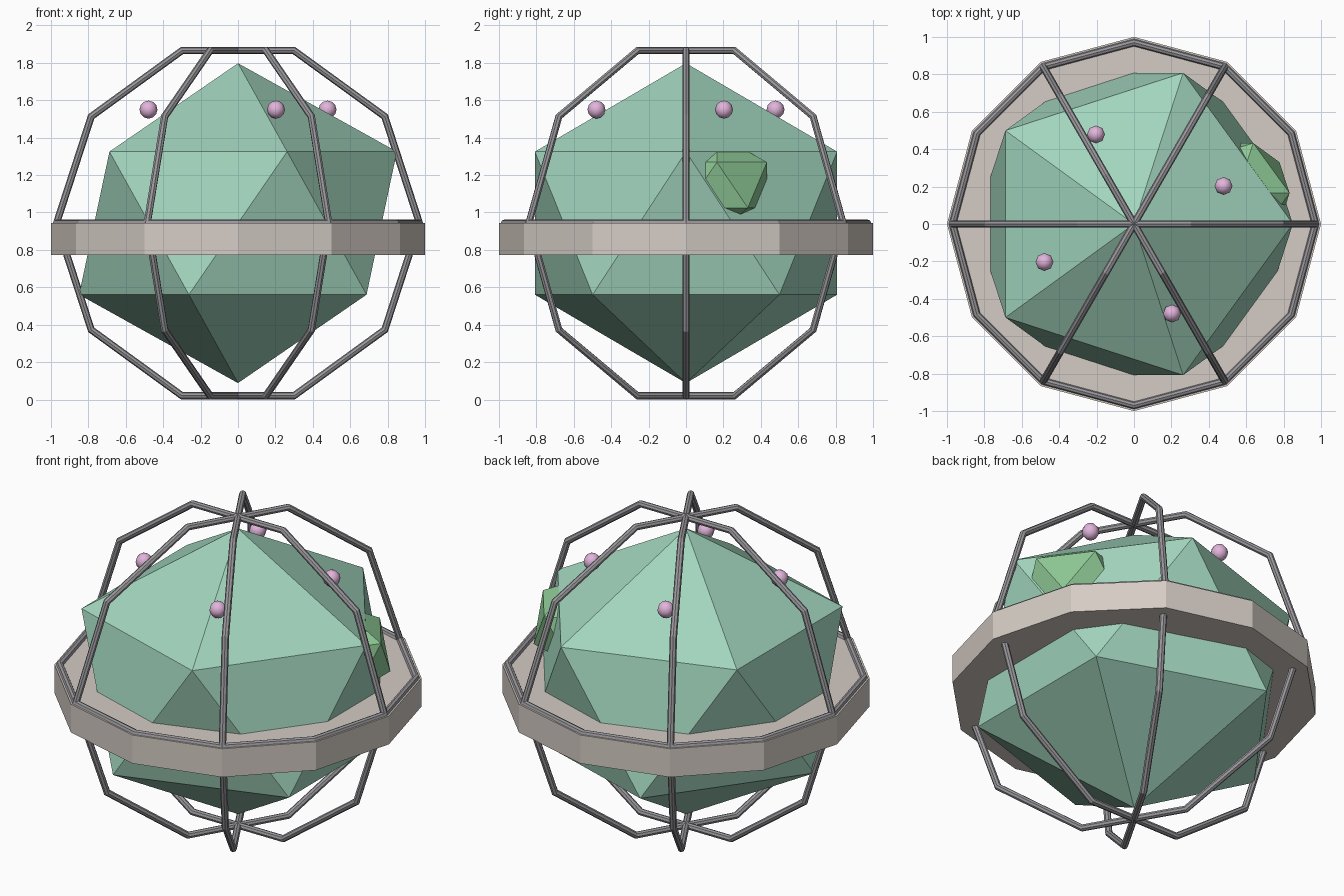
import bpy
from math import pi, radians, cos, sin

if "Cube" in bpy.data.objects:
    bpy.data.objects.remove(bpy.data.objects["Cube"])

ZC = 0.943  # height of the centre


def material(name, rgb):
    m = bpy.data.materials.new(name)
    m.diffuse_color = (*rgb, 1)
    m.use_nodes = True
    m.node_tree.nodes["Principled BSDF"].inputs["Base Color"].default_value = m.diffuse_color
    return m


def finish(name, mat):
    ob = bpy.context.object
    ob.name = name
    ob.data.materials.append(mat)
    return ob


core_green = material("core_green", (0.36, 0.66, 0.51))
shard_green = material("shard_green", (0.27, 0.58, 0.30))
stone = material("stone", (0.66, 0.60, 0.55))
metal = material("metal", (0.32, 0.31, 0.33))
pink = material("pink", (0.76, 0.46, 0.71))

# Faceted core, slightly flattened
bpy.ops.mesh.primitive_ico_sphere_add(subdivisions=1, radius=0.95,
                                      location=(0, 0, ZC), scale=(1, 1, 0.9))
finish("core", core_green)

# Smaller crystal poking out of the right side
bpy.ops.mesh.primitive_ico_sphere_add(subdivisions=1, radius=0.315,
                                      location=(0.55, 0.165, 1.147),
                                      scale=(1, 1, 0.865))
finish("side_crystal", shard_green)

# Twelve-sided belt around the middle
bpy.ops.mesh.primitive_cylinder_add(vertices=12, radius=1.0, depth=0.17,
                                    location=(0, 0, ZC - 0.085))
belt = finish("belt", stone)
belt.rotation_euler.z = 0


# Wire cage: one level hoop and three upright hoops
def hoop(name, sides, rotation):
    bpy.ops.mesh.primitive_torus_add(major_segments=sides, minor_segments=8,
                                     major_radius=0.97, minor_radius=0.02,
                                     location=(0, 0, ZC), rotation=rotation)
    finish(name, metal)


hoop("level_hoop", 12, (0, 0, 0))
for i in range(3):
    hoop(f"upright_hoop_{i + 1}", 10, (pi / 2, 0, i * pi / 3))

# Four floating beads
for i in range(4):
    a = radians(23) + i * pi / 2
    bpy.ops.mesh.primitive_uv_sphere_add(segments=8, ring_count=6, radius=0.048,
                                         location=(0.52 * cos(a), 0.52 * sin(a), 1.55))
    finish(f"bead_{i + 1}", pink)
    bpy.ops.object.shade_smooth()
